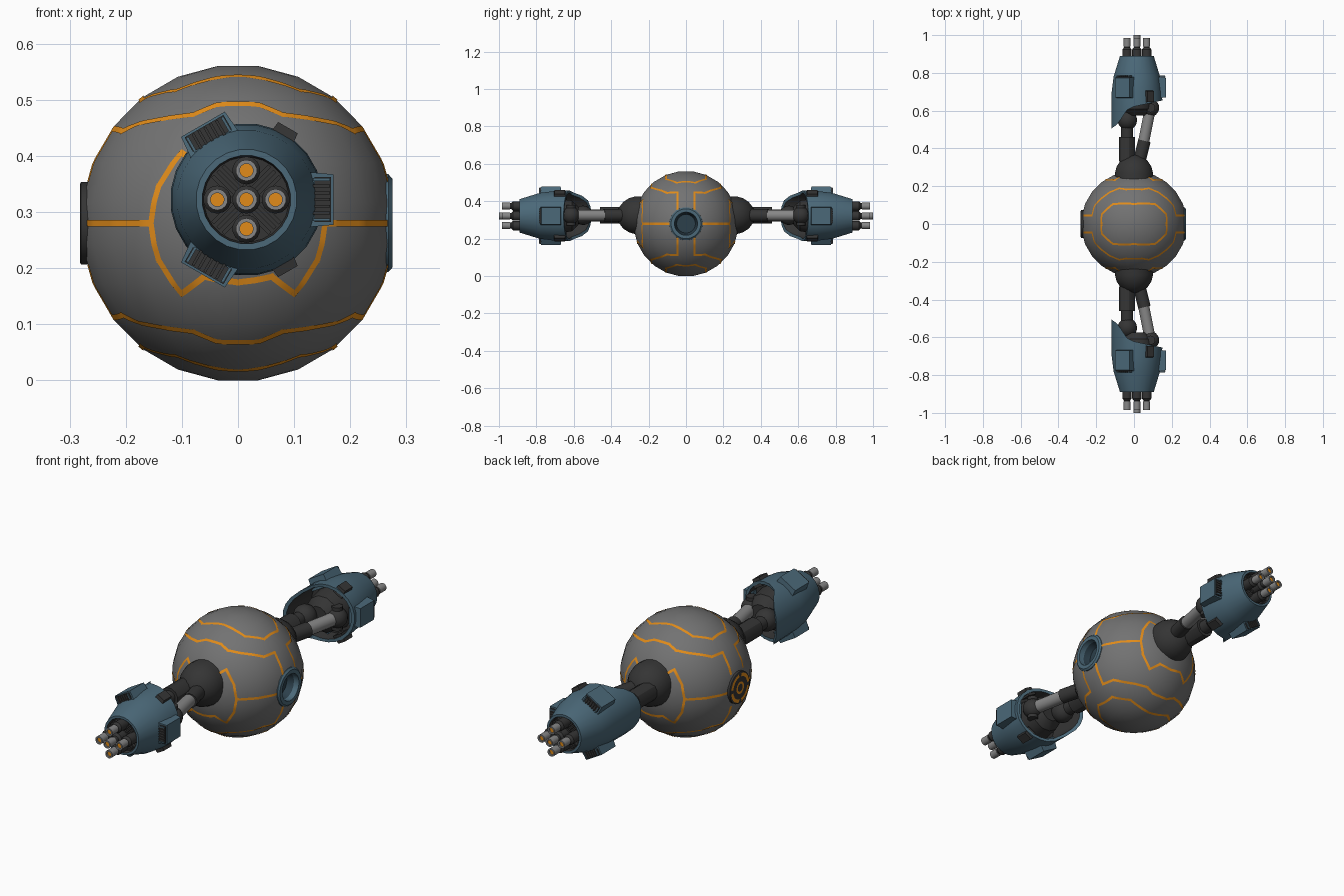
import bpy, bmesh, math
from mathutils import Vector, Matrix
from mathutils.bvhtree import BVHTree

cube = bpy.data.objects.get("Cube")
if cube:
    bpy.data.objects.remove(cube)

def material(name, rgb):
    m = bpy.data.materials.new(name)
    m.use_nodes = True
    m.diffuse_color = (*rgb, 1)
    bsdf = m.node_tree.nodes["Principled BSDF"]
    bsdf.inputs["Base Color"].default_value = (*rgb, 1)
    bsdf.inputs["Roughness"].default_value = 0.6
    return m

GREY = material("hull grey", (0.17, 0.17, 0.17))
ORANGE = material("orange", (0.75, 0.26, 0.01))
TEAL = material("steel blue", (0.07, 0.14, 0.19))
DARK = material("dark metal", (0.035, 0.035, 0.035))
METAL = material("light metal", (0.24, 0.24, 0.24))
NAVY = material("deep blue", (0.025, 0.05, 0.07))

CENTER = Vector((0, 0, 0.28))
GUN = Vector((0.015, 0, 0.322))      # axis of each gun pod
X, Y = Vector((1, 0, 0)), Vector((0, 1, 0))

def finish(name, bm, mats, mirror=False, angle=30):
    bmesh.ops.recalc_face_normals(bm, faces=bm.faces)
    mesh = bpy.data.meshes.new(name)
    bm.to_mesh(mesh)
    bm.free()
    for m in mats:
        mesh.materials.append(m)
    ob = bpy.data.objects.new(name, mesh)
    bpy.context.collection.objects.link(ob)
    bpy.ops.object.select_all(action='DESELECT')
    ob.select_set(True)
    bpy.context.view_layer.objects.active = ob
    bpy.ops.object.shade_smooth_by_angle(angle=math.radians(angle))
    if mirror:
        ob.modifiers.new("other side", 'MIRROR').use_axis = (False, True, False)
    return ob

def lathe(bm, profile, origin, axis, segs=20, bands=None):
    """Spin (height, radius) points about an axis; bands gives a material per strip."""
    mat = Matrix.Translation(origin) @ axis.to_track_quat('Z', 'Y').to_matrix().to_4x4()
    rows = []
    for h, r in profile:
        if r == 0:
            rows.append([bm.verts.new(mat @ Vector((0, 0, h)))] * segs)
        else:
            turn = [2 * math.pi * (i + 0.5) / segs for i in range(segs)]
            rows.append([bm.verts.new(mat @ Vector((r * math.cos(a), r * math.sin(a), h)))
                         for a in turn])
    for k, (low, high) in enumerate(zip(rows, rows[1:])):
        for i in range(segs):
            j = (i + 1) % segs
            corners = list(dict.fromkeys([low[i], low[j], high[j], high[i]]))
            f = bm.faces.new(corners)
            f.material_index = bands[k] if bands else 0

def turned(name, profile, origin, axis, mats, segs=20, bands=None, mirror=True):
    bm = bmesh.new()
    lathe(bm, profile, Vector(origin), Vector(axis), segs, bands)
    return finish(name, bm, mats, mirror)

def rod(name, a, b, r, mat, segs=14):
    a, b = Vector(a), Vector(b)
    n = (b - a).length
    return turned(name, [(0, 0), (0, r), (n, r), (n, 0)], a, b - a, [mat], segs)

def ball(name, at, r, mat, axis=Y, squash=1.0):
    arc = [math.pi * k / 10 for k in range(11)]
    prof = [(-r * squash * math.cos(a), r * math.sin(a) if 0 < k < 10 else 0)
            for k, a in enumerate(arc)]
    return turned(name, prof, at, axis, [mat], 18)

def block(bm, size, at, matrix, taper=1.0, slot=0):
    """Box whose outer (+x) end is scaled by taper."""
    made = bmesh.ops.create_cube(bm, size=1)
    for v in made["verts"]:
        k = taper if v.co.x > 0 else 1
        local = Vector((v.co.x * size[0], v.co.y * size[1] * k, v.co.z * size[2] * k))
        v.co = matrix @ (local + Vector(at))
    for f in {f for v in made["verts"] for f in v.link_faces}:
        f.material_index = slot

def around_gun(degrees):
    return Matrix.Translation(GUN) @ Matrix.Rotation(math.radians(degrees), 4, 'Y')

# Spherical hull, trimmed flat for the porthole
R = 0.2824
bm = bmesh.new()
tilt = [math.radians(7.5 + 15 * k) for k in range(12)]
hull = [(-R * math.cos(a), R * math.sin(a)) for a in tilt]
lathe(bm, [(hull[0][0], 0)] + hull + [(hull[-1][0], 0)], CENTER, Vector((0, 0, 1)), 24)
surface = BVHTree.FromBMesh(bm)
bmesh.ops.bisect_plane(bm, geom=bm.verts[:] + bm.edges[:] + bm.faces[:],
                       plane_co=(0.267, 0, 0), plane_no=X, clear_outer=True)
finish("hull", bm, [GREY])

# Glowing lines laid on the hull
def on_hull(d):
    d = d.normalized()
    return CENTER + d * ((surface.ray_cast(CENTER, d)[0] - CENTER).length + 0.002)

def stripe(bm, points, width=0.011):
    for a, b in zip(points, points[1:]):
        a, b = a.normalized() * 0.28, b.normalized() * 0.28
        side = a.cross(b).normalized() * width / 2
        ext = (b - a).normalized() * width * 0.4
        a, b = a - ext, b + ext
        n = max(2, int((b - a).length / 0.01))
        pairs = []
        for i in range(n + 1):
            p = a.lerp(b, i / n)
            pairs.append([bm.verts.new(on_hull(p + s)) for s in (side, -side)])
        for p, q in zip(pairs, pairs[1:]):
            bm.faces.new((p[0], p[1], q[1], q[0]))

cap_loop = [(0, .105, .26), (.11, .105, .235), (.17, .05, .217), (.17, 0, .222)]
shoulder_band = [(0, .185, .213), (.04, .185, .213), (.08, .19, .195), (.13, .165, .185),
                 (.205, .1, .163), (.225, .045, .17), (.265, .045, .078)]
arm_loop = [(0, .26, -.105), (.06, .256, -.095), (.1, .23, -.125), (.14, .23, -.065),
            (.155, .233, 0)]
belt = [(.155, .233, 0), (.268, .08, 0)]
bm = bmesh.new()
for sx in (1, -1):
    for sy in (1, -1):
        for sz in (1, -1):
            for path in (cap_loop, shoulder_band, arm_loop, belt):
                stripe(bm, [Vector((x * sx, y * sy, z * sz)) for x, y, z in path])
finish("glowing_lines", bm, [ORANGE])

# Porthole on the left, with a recessed dish
turned("porthole", [(.22, 0), (.22, .05), (.25, .06), (.275, .062), (.275, .08), (.268, .088),
                    (.25, .09)], CENTER, X, [TEAL, NAVY], 24, [1, 1, 0, 0, 0, 0], False)

# Round socket on the right, with broken orange arcs
turned("socket", [(.25, .074), (.28, .074), (.282, .07), (.282, .03), (.281, .028), (.281, 0)],
       CENTER, -X, [DARK], 24, None, False)
bm = bmesh.new()
lathe(bm, [(.2835, .052), (.2835, .067)], CENTER, -X, 24)
lathe(bm, [(.2835, .018), (.2835, .028)], CENTER, -X, 24)
gaps = [f for i, f in enumerate(bm.faces) if i < 24 and i % 6 == 5]
bmesh.ops.delete(bm, geom=gaps, context='FACES')
finish("socket_arcs", bm, [ORANGE])

# Arm: shoulder dome, upper arm, elbow and piston
turned("shoulder", [(.2, .1), (.27, .102), (.305, .092), (.335, .072), (.36, .04), (.37, 0)],
       (0, 0, .325), Y, [DARK], 24)
rod("upper_arm", (-.037, .33, .325), (-.037, .46, .325), .045, DARK, 12)
rod("forearm", (-.037, .45, .325), (-.037, .68, .325), .032, DARK)
ball("elbow", (-.035, .55, .325), .052, DARK)
rod("piston_base", (.03, .34, .325), (.055, .44, .325), .034, DARK)
rod("piston", (.042, .39, .325), (.08, .58, .325), .03, METAL, 16)
ball("piston_joint", (.088, .615, .325), .046, DARK)
rod("piston_pin", (.088, .615, .27), (.088, .615, .38), .024, DARK)

# Gun pod shell with a slanted open rear
def rear_edge(x):
    steps = [(-.2, .5), (-.12, .505), (-.085, .53), (-.03, .615), (.2, .665)]
    for (x0, y0), (x1, y1) in zip(steps, steps[1:]):
        if x <= x1:
            return y0 + (y1 - y0) * (x - x0) / (x1 - x0)
    return steps[-1][1]

bm = bmesh.new()
lathe(bm, [(.69, 0), (.69, .116), (0, .122), (0, .136), (.7, .134), (.78, .124), (.89, .09),
           (.89, .079), (.872, .076), (.872, 0)], GUN, Y, 24, [1, 1, 0, 0, 0, 0, 0, 1, 1])
for v in bm.verts:
    if v.co.y < 0.1:
        v.co.y = rear_edge(v.co.x)
finish("pod_shell", bm, [TEAL, DARK], True)
turned("pod_core", [(.575, 0), (.575, .05), (.61, .085), (.7, .1)], GUN, Y, [DARK], 12)

# Three vents with slatted fronts, and two rear clamps
bm = bmesh.new()
for turn in (0, 120, 240):
    m = around_gun(turn)
    block(bm, (.055, .115, .1), (.1275, .722, 0), m, .9)
    block(bm, (.03, .006, .08), (.136, .779, 0), m, 1, 1)
    for k in range(-3, 4):
        block(bm, (.03, .012, .005), (.134, .78, k * .012), m, 1, 0 if abs(k) == 3 else 1)
for turn in (60, -60):
    block(bm, (.04, .07, .05), (.128, .675, 0), around_gun(turn), .8, 1)
finish("vents", bm, [TEAL, DARK], True)

# Muzzle ribs and five barrels
bm = bmesh.new()
for turn in (45, 135, 225, 315):
    for k in (-1, 0, 1):
        block(bm, (.05, .02, .007), (.047, .876, k * .013), around_gun(turn))
finish("muzzle_ribs", bm, [DARK], True)

bm = bmesh.new()
for dx, dz, tip in ((0, 0, 1), (1, 0, .985), (-1, 0, .985), (0, 1, .985), (0, -1, .985)):
    lathe(bm, [(.86, .025), (.925, .025), (.935, .016), (tip - .045, .016), (tip - .045, .019),
               (tip, .019), (tip, .012), (tip - .008, .012), (tip - .008, 0)],
          GUN + Vector((dx, 0, dz)) * .052, Y, 14, [0, 0, 0, 1, 1, 1, 1, 2])
finish("barrels", bm, [DARK, METAL, ORANGE], True)
